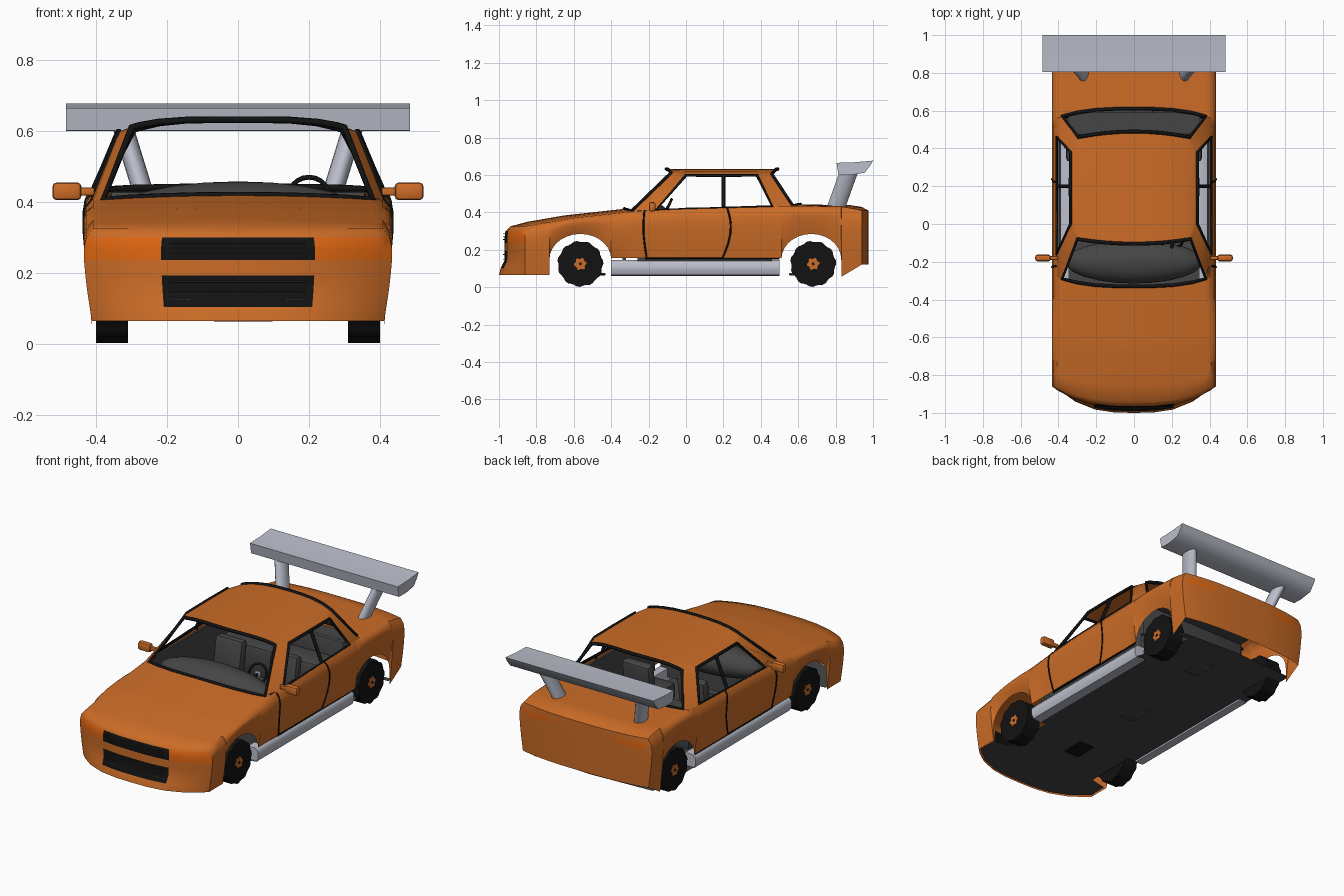
import bpy, bmesh, math
from mathutils import Vector, Matrix

if "Cube" in bpy.data.objects:
    bpy.data.objects.remove(bpy.data.objects["Cube"])


def material(name, rgb):
    m = bpy.data.materials.new(name)
    m.use_nodes = True
    m.diffuse_color = (*rgb, 1)
    m.node_tree.nodes["Principled BSDF"].inputs["Base Color"].default_value = (*rgb, 1)
    return m


ORANGE = material("orange_paint", (0.6, 0.15, 0.02))
LAMP = material("lamp_orange", (0.72, 0.13, 0.006))
BLACK = material("black_trim", (0.006, 0.006, 0.006))
GREY = material("dark_grey", (0.06, 0.06, 0.06))
SILVER = material("silver", (0.5, 0.52, 0.6))


def finish(bm, name, mats, angle=40):
    bmesh.ops.remove_doubles(bm, verts=bm.verts, dist=0.0004)
    bmesh.ops.recalc_face_normals(bm, faces=bm.faces)
    me = bpy.data.meshes.new(name)
    bm.to_mesh(me)
    bm.free()
    ob = bpy.data.objects.new(name, me)
    bpy.context.collection.objects.link(ob)
    for m in mats:
        me.materials.append(m)
    bpy.ops.object.select_all(action='DESELECT')
    ob.select_set(True)
    bpy.context.view_layer.objects.active = ob
    bpy.ops.object.shade_smooth_by_angle(angle=math.radians(angle))
    return ob


def box(name, c, s, mat, bevel=0.0, tilt=0.0):
    bm = bmesh.new()
    bmesh.ops.create_cube(bm, size=1, matrix=Matrix.Translation(c) @ Matrix.Rotation(tilt, 4, 'X')
                          @ Matrix.Diagonal((*s, 1)))
    if bevel:
        bmesh.ops.bevel(bm, geom=bm.edges[:], offset=bevel, segments=2, affect='EDGES', profile=0.5)
    return finish(bm, name, [mat])


def tube(name, pts, radius, mat, closed=False):
    cu = bpy.data.curves.new(name, 'CURVE')
    cu.dimensions = '3D'
    cu.bevel_depth, cu.bevel_resolution = radius, 1
    sp = cu.splines.new('POLY')
    sp.points.add(len(pts) - 1)
    for p, q in zip(sp.points, pts):
        p.co = (*q, 1)
    sp.use_cyclic_u = closed
    cu.materials.append(mat)
    bpy.context.collection.objects.link(bpy.data.objects.new(name, cu))


def prism(name, rings, mat):
    bm = bmesh.new()
    vs = [[bm.verts.new(p) for p in r] for r in rings]
    n = len(rings[0])
    for a, b in zip(vs, vs[1:]):
        for i in range(n):
            bm.faces.new((a[i], a[(i + 1) % n], b[(i + 1) % n], b[i]))
    bm.faces.new(vs[0])
    bm.faces.new(vs[-1])
    return finish(bm, name, [mat], 50)


def flip(pts, s):
    return [(p[0] * s, p[1], p[2]) for p in pts]


# ---- body shape rules ----
T = [0, .15, .3, .49, .66, .78, .905, 1]            # height fractions of the flank
SIDE_X = [.412, .418, .424, .43, .434, .434, .428, .408]
NOSE_Y = [-.03, -.02, 0, 0, 0, 0, .005, .03]
F = [0, .25, .5, .75, .93, 1]                       # width fractions
ARCHES = [(-.565, .165), (.67, .16)]
SHOULDER = [(-.86, .325), (-.6, .37), (-.28, .405), (0, .425), (.56, .435), (.85, .43), (.94, .41)]
EDGE = SIDE_X[-1]


def top(y):
    for (a, za), (b, zb) in zip(SHOULDER, SHOULDER[1:]):
        if y <= b:
            return za + (zb - za) * (y - a) / (b - a)
    return SHOULDER[-1][1]


def bottom(y):
    for c, r in ARCHES:
        d = (y - c) / r
        if abs(d) <= 1.0001:
            return .15 + .135 * math.sqrt(max(0, 1 - d * d))
    if y < -.6:
        return .065
    return .155 if y < .6 else .055 + .6 * (y - .83)


stations = [-.86, -.8, -.28, -.22, -.16, 0, .2, .38, .46, .94, .89]
for c, r in ARCHES:
    stations += [c - r * math.cos(math.pi * k / 14) for k in range(15)] + [c - r - .001, c + r + .001]
stations.sort()


def flank(y):
    b, h = bottom(y), top(y)
    return [(x, y, b + t * (h - b)) for x, t in zip(SIDE_X, T)]


def end_cap(y0, bow, offsets):
    rows = []
    for (x, y, z), off in zip(flank(y0), offsets):
        rows.append([(x * f, y + (bow + off) * (1 - f ** 3), z) for f in F])
    return rows


def lid(ys, bow, crown):
    return [[(EDGE * f, y + bow * (1 - f ** 3), top(y) + crown * (1 - f * f)) for f in F] for y in ys]


nose = end_cap(-.86, -.11, NOSE_Y)
tail = end_cap(.94, .035, [0] * len(T))
hood = [nose[-1]] + lid([y for y in stations if -.86 < y <= -.28], -.05, .014)
deck = lid([.56] + [y for y in stations if .56 < y < .94], .05, .008) + [tail[-1]]

# roof outline: y, edge x, edge z, bow at centre
roof = []
for y, x, z, bow in [(-.08, .3, .61, -.025), (0, .335, .598, 0), (.2, .337, .598, 0),
                     (.38, .335, .598, 0), (.46, .295, .603, .03)]:
    roof.append([(x * f, y + bow * (1 - f * f), z + (.632 - z) * (1 - f ** 4)) for f in F])

belt = {y: (EDGE, y, top(y)) for y in (-.16, 0, .2, .38, .46)}
a_pillar = [roof[0][-1], hood[-1][4], hood[-1][5], belt[-.16], roof[1][-1]]
c_pillar = [roof[3][-1], belt[.46], deck[0][5], deck[0][4], roof[4][-1]]


def nose_paint(i, j):
    if j < 2 and i in (1, 2, 4, 5):
        return 2
    return 1 if j >= 2 and i in (4, 5) else 0


def tail_paint(i, j):
    return 1 if i == 5 and j in (2, 3) else 0


bm = bmesh.new()


def add_face(pts, mat=0):
    for s in (1, -1):
        bm.faces.new([bm.verts.new(p) for p in flip(pts, s)]).material_index = mat


def add_grid(rows, paint=lambda i, j: 0):
    for i in range(len(rows) - 1):
        for j in range(len(rows[0]) - 1):
            add_face([rows[i][j], rows[i][j + 1], rows[i + 1][j + 1], rows[i + 1][j]], paint(i, j))


add_grid([flank(y) for y in stations])
add_grid(nose, nose_paint)
add_grid(tail, tail_paint)
for part in (hood, deck, roof):
    add_grid(part)
add_face(a_pillar)
add_face(c_pillar)
finish(bm, "body_shell", [ORANGE, LAMP, BLACK], 45)

# grille slats, laid just in front of the black openings
for k, z in enumerate((.125, .15, .175, .255, .27, .285)):
    tube(f"grille_slat_{k}", [(x, -.976 + .2 * x * x, z) for x in (-.19, -.1, 0, .1, .19)], .002, GREY)

# ---- window frames, door seams ----
def full_row(row):
    return flip(row[:5][::-1], -1) + row[1:5]


shield = full_row(hood[-1]) + ([roof[0][-1]] + roof[0][1:5][::-1] + flip(roof[0][:5], -1) + flip([roof[0][-1]], -1))
tube("windscreen_frame", shield, .010, BLACK, True)
rear = full_row(deck[0]) + ([roof[4][-1]] + roof[4][1:5][::-1] + flip(roof[4][:5], -1) + flip([roof[4][-1]], -1))
tube("rear_window_frame", rear, .010, BLACK, True)
for s, side in ((1, "left"), (-1, "right")):
    frame = [belt[-.16], belt[.46], roof[3][-1], roof[2][-1], roof[1][-1]]
    tube(f"{side}_window_frame", flip(frame, s), .009, BLACK, True)
    tube(f"{side}_centre_pillar", flip([belt[.2], roof[2][-1]], s), .010, BLACK)
    front_seam = [(x, -.22 - .018 * math.sin(2.4 * t) + .01, z) for (x, y, z), t in zip(flank(-.22), T)]
    rear_seam = [(x, .195 + .045 * math.sin(2.6 * t), z) for (x, y, z), t in zip(flank(.2), T)]
    tube(f"{side}_door_seam", flip(front_seam[::-1] + rear_seam, s), .005, BLACK)
    tube(f"{side}_sill_seam", [(s * .408, -.22, .152), (s * .408, .5, .152)], .005, BLACK)

    # door mirrors
    box(f"{side}_mirror_arm", (s * .43, -.18, .43), (.05, .02, .022), ORANGE, .004)
    box(f"{side}_mirror", (s * .482, -.18, .43), (.082, .036, .05), ORANGE, .012)

    # side skirts
    skirt = [(.345, .145), (.395, .145), (.412, .125), (.412, .09), (.4, .065), (.345, .06)]
    prism(f"{side}_skirt", [[(s * x, y, z) for x, z in skirt] for y in (-.4, .5)], SILVER)

    # wing supports, oval and leaning outward
    rings = []
    for cx, cy, cz in ((.265, .8, .42), (.325, .87, .615)):
        rings.append([(s * (cx + .03 * math.cos(a)), cy + .05 * math.sin(a), cz)
                      for a in [math.tau * k / 16 for k in range(16)]])
    prism(f"{side}_wing_support", rings, SILVER)

    # door lining and seats
    box(f"{side}_door_lining", (s * .392, .1, .27), (.012, .72, .28), GREY)
    box(f"{side}_seat_base", (s * .18, .06, .19), (.18, .2, .1), GREY, .02)
    box(f"{side}_seat_back", (s * .18, .18, .31), (.18, .06, .23), GREY, .02, -.15)

# ---- rear wing ----
wing = [(.805, .665), (.9, .668), (1, .677), (.985, .65), (.955, .612), (.88, .6), (.815, .602)]
prism("rear_wing", [[(x, y, z) for y, z in wing] for x in (-.485, .485)], SILVER)

# ---- cabin ----
box("rear_bench", (0, .41, .24), (.72, .16, .18), GREY, .02)
box("rear_bench_back", (0, .49, .33), (.72, .04, .2), GREY, .01)
box("parcel_shelf", (0, .54, .425), (.7, .1, .012), GREY)
box("bulkhead", (0, -.33, .24), (.78, .02, .29), GREY)
bm = bmesh.new()
bmesh.ops.create_uvsphere(bm, u_segments=24, v_segments=12, radius=1,
                          matrix=Matrix.Translation((0, -.2, .365)) @ Matrix.Diagonal((.365, .115, .093, 1)))
finish(bm, "dashboard", [GREY])
tilt = Matrix.Rotation(math.radians(65), 3, 'X')
hub = Vector((.2, -.1, .42))
ring = [hub + tilt @ Vector((.055 * math.cos(a), .055 * math.sin(a), 0))
        for a in [math.tau * k / 20 for k in range(20)]]
tube("steering_wheel", ring, .007, BLACK, True)
box("steering_hub", hub, (.035, .012, .03), SILVER, .004)
tube("steering_column", [hub, (.2, -.2, .38)], .008, BLACK)

# ---- underbody ----
outline = [(.4, .5), (.3, .51), (.3, .83), (.4, .84), (.39, .87)]
front_part = [(.4, -.74), (.3, -.72), (.3, -.41), (.4, -.4)]
lip = [(p[0] * .98, p[1] + .008) for p in nose[0]]
half = lip + front_part + outline + [(0, .89)]
bm = bmesh.new()
loop = half + [(-x, y) for x, y in half[::-1] if x > 0]
bm.faces.new([bm.verts.new((x, y, .07)) for x, y in loop])
bmesh.ops.triangulate(bm, faces=bm.faces[:])
finish(bm, "floor_pan", [GREY])
for name, x, y in (("gearbox_cover", 0, .0), ("tank_cover", .05, .62), ("engine_sump", -.02, -.5)):
    box(name, (x, y, .069), (.1, .14, .012), BLACK if "engine" in name else GREY, .005)

# ---- wheels ----
def disc(name, c, r, width, n, mat, lugs=0.0):
    rings = []
    for dx in (-width / 2, width / 2):
        rings.append([(c[0] + dx, c[1] + (r - lugs * (k // 2 % 2)) * math.cos(math.tau * k / n),
                       c[2] + (r - lugs * (k // 2 % 2)) * math.sin(math.tau * k / n)) for k in range(n)])
    prism(name, rings, mat)


for y, end in ((-.565, "front"), (.68, "rear")):
    for s, side in ((1, "left"), (-1, "right")):
        w = f"{end}_{side}"
        disc(w + "_tyre", (s * .355, y, .125), .123, .09, 44, BLACK, .006)
        disc(w + "_hub", (s * .4, y, .125), .034, .008, 24, ORANGE, .007)
        disc(w + "_hub_bolt", (s * .404, y, .125), .008, .006, 8, BLACK)
